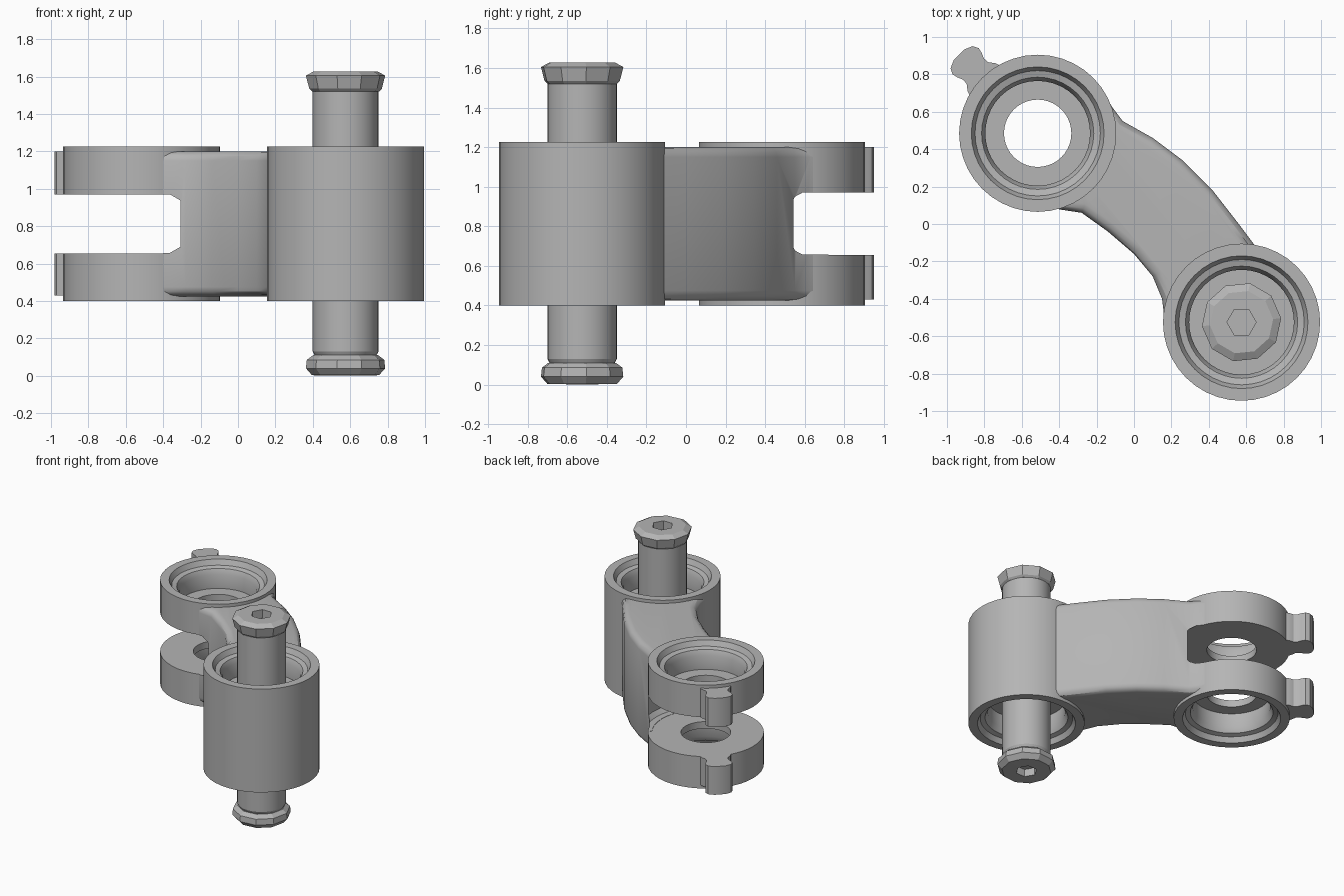
import bpy, bmesh, math
from mathutils import Vector

cube = bpy.data.objects.get("Cube")
if cube:
    bpy.data.objects.remove(cube, do_unlink=True)

steel = bpy.data.materials.new("grey steel")
steel.use_nodes = True
steel.diffuse_color = (0.46, 0.46, 0.46, 1)
steel.node_tree.nodes["Principled BSDF"].inputs["Base Color"].default_value = steel.diffuse_color

BARREL = (0.575, -0.525)     # axis of the barrel and bolt
FORK = (-0.515, 0.485)       # axis of the fork eyes
TOP, MID = 1.225, 0.8125     # upper face and middle height


def finish(bm, name, smooth=True):
    bmesh.ops.remove_doubles(bm, verts=bm.verts, dist=1e-5)
    bmesh.ops.recalc_face_normals(bm, faces=bm.faces)
    mesh = bpy.data.meshes.new(name)
    bm.to_mesh(mesh)
    bm.free()
    obj = bpy.data.objects.new(name, mesh)
    bpy.context.collection.objects.link(obj)
    mesh.materials.append(steel)
    if smooth:
        shade(obj)
    return obj


def shade(obj):
    bpy.ops.object.select_all(action='DESELECT')
    obj.select_set(True)
    bpy.context.view_layer.objects.active = obj
    bpy.ops.object.shade_smooth_by_angle(angle=math.radians(30))


def lathe(name, centre, profile, sides=32, smooth=True, turn=0.0):
    """Revolve a closed (radius, height) profile about a vertical axis."""
    bm = bmesh.new()
    rings = []
    for i in range(sides):
        a = math.tau * i / sides + turn
        rings.append([bm.verts.new((centre[0] + r * math.cos(a), centre[1] + r * math.sin(a), z))
                      for r, z in profile])
    n = len(profile)
    for i in range(sides):
        p, q = rings[i], rings[(i + 1) % sides]
        for j in range(n):
            k = (j + 1) % n
            if profile[j][0] or profile[k][0]:
                bm.faces.new((p[j], q[j], q[k], p[k]))
    return finish(bm, name, smooth)


def cylinder(name, centre, r, z0, z1, sides=32):
    return lathe(name, centre, [(0, z0), (r, z0), (r, z1), (0, z1)], sides)


def prism(name, points, z0, z1, bevel=0.0):
    bm = bmesh.new()
    face = bm.faces.new([bm.verts.new((x, y, z0)) for x, y in points])
    ext = bmesh.ops.extrude_face_region(bm, geom=[face], use_keep_orig=True)
    verts = [v for v in ext["geom"] if isinstance(v, bmesh.types.BMVert)]
    bmesh.ops.translate(bm, verts=verts, vec=(0, 0, z1 - z0))
    bmesh.ops.recalc_face_normals(bm, faces=bm.faces)
    if bevel:
        rims = [e for e in bm.edges if abs(e.verts[0].co.z - e.verts[1].co.z) < 1e-4]
        bmesh.ops.bevel(bm, geom=rims, offset=bevel, segments=3, profile=0.5, affect='EDGES')
    return finish(bm, name)


def cut(obj, cutter):
    mod = obj.modifiers.new("cut", 'BOOLEAN')
    mod.operation, mod.solver, mod.object = 'DIFFERENCE', 'EXACT', cutter
    bpy.ops.object.select_all(action='DESELECT')
    obj.select_set(True)
    bpy.context.view_layer.objects.active = obj
    bpy.ops.object.modifier_apply(modifier=mod.name)
    bpy.data.objects.remove(cutter, do_unlink=True)


def flip(profile):
    return [(r, 2 * MID - z) for r, z in profile]


# Stepped recess, from outer wall down to the inner floor
recess = [(0.42, TOP), (0.355, TOP), (0.335, TOP - 0.04), (0.30, TOP - 0.05),
          (0.28, TOP - 0.09), (0.28, TOP - 0.2)]

# Barrel, recessed at both ends
half = recess + [(0.17, TOP - 0.2)]
lathe("barrel", BARREL, half + flip(half)[::-1], 40)

# Fork eyes and their outer lugs
eye = recess + [(0.18, TOP - 0.2), (0.18, 0.97), (0.42, 0.97)]
side = [(0.38, 0.12), (0.425, 0.105), (0.455, 0.082), (0.485, 0.079), (0.515, 0.092),
        (0.545, 0.099), (0.575, 0.084), (0.594, 0.04)]
outline = side + [(a, -w) for a, w in reversed(side)]
s = math.sqrt(0.5)
lug = [(FORK[0] + (w - a) * s, FORK[1] + (w + a) * s) for a, w in outline]
lathe("upper_fork_eye", FORK, eye, 40)
lathe("lower_fork_eye", FORK, flip(eye), 40)
prism("upper_lug", lug, 0.97, 1.2)
prism("lower_lug", lug, 0.43, 0.655)

# Curved arm with rounded rims, trimmed to the eyes and barrel
lower_edge = [(-0.40, 0.078), (-0.28, 0.06), (-0.14, -0.04), (0.0, -0.16), (0.1, -0.28),
              (0.15, -0.4), (0.165, -0.52)]
upper_edge = [(0.65, -0.12), (0.56, 0.0), (0.42, 0.18), (0.26, 0.34), (0.1, 0.46),
              (-0.06, 0.55), (-0.12, 0.63), (-0.17, 0.72)]
arm = prism("arm", lower_edge + [(0.45, -0.4)] + upper_edge + [(-0.4, 0.4)], 0.425, 1.2, 0.05)
cut(arm, cylinder("barrel_trim", BARREL, 0.39, 0, 2, 40))
cut(arm, cylinder("eye_trim", FORK, 0.39, 0, 2, 40))
slot = [(0, 0.657), (0.44, 0.657), (0.47, 0.69), (0.47, 0.937), (0.44, 0.97), (0, 0.97)]
cut(arm, lathe("slot_cutter", FORK, slot, 40))
shade(arm)

# Bolt shaft with narrow necks
cylinder("bolt_shaft", BARREL, 0.176, 0.13, 1.52)
lathe("bolt_neck", BARREL, [(0, 0.09), (0.155, 0.09), (0.176, 0.13), (0, 0.13)])

# Chamfered bolt heads with hexagonal sockets
head = [(0, 1.52), (0.18, 1.52), (0.195, 1.535), (0.213, 1.605), (0.17, 1.628), (0, 1.628)]
foot = [(0, 0.1), (0.175, 0.11), (0.208, 0.085), (0.213, 0.04), (0.18, 0.003), (0, 0.0)]
for name, profile, z0, z1 in (("upper_bolt_head", head, 1.56, 1.7), ("lower_bolt_head", foot, -0.1, 0.06)):
    obj = lathe(name, BARREL, profile, 10, False, 0.1)
    cut(obj, cylinder("socket_cutter", BARREL, 0.078, z0, z1, 6))
